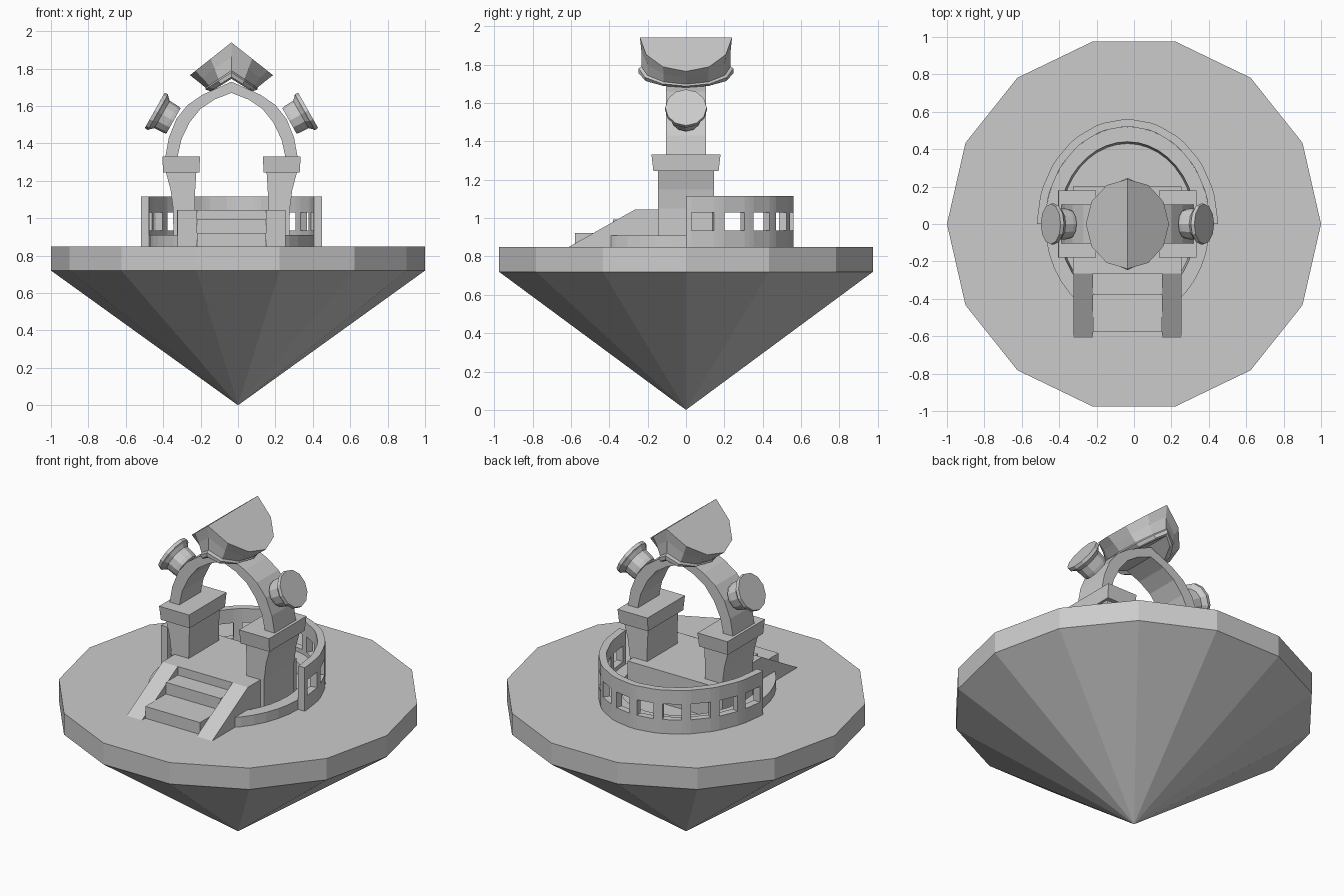
import bpy, bmesh, math
from mathutils import Vector

if "Cube" in bpy.data.objects:
    bpy.data.objects.remove(bpy.data.objects["Cube"])

CX = -0.035          # the shrine sits slightly left of the island centre
GROUND = 0.85


def finish(name, bm):
    bmesh.ops.remove_doubles(bm, verts=bm.verts, dist=1e-5)
    bmesh.ops.recalc_face_normals(bm, faces=bm.faces)
    me = bpy.data.meshes.new(name)
    bm.to_mesh(me)
    bm.free()
    ob = bpy.data.objects.new(name, me)
    bpy.context.collection.objects.link(ob)
    return ob


def loft(name, rings, cap=True):
    """Skin a list of equal-length closed rings."""
    bm = bmesh.new()
    vs = [[bm.verts.new(p) for p in ring] for ring in rings]
    n = len(vs[0])
    for a, b in zip(vs, vs[1:]):
        for i in range(n):
            j = (i + 1) % n
            bm.faces.new((a[i], a[j], b[j], b[i]))
    if cap:
        bm.faces.new(vs[0])
        bm.faces.new(vs[-1])
    return finish(name, bm)


def rect(x0, x1, y0, y1, z):
    return [(x0, y0, z), (x1, y0, z), (x1, y1, z), (x0, y1, z)]


def box(name, x0, x1, y0, y1, z0, z1):
    return loft(name, [rect(x0, x1, y0, y1, z0), rect(x0, x1, y0, y1, z1)])


def ellipse(a, b, z, n, cx=0.0):
    return [(cx + a * math.cos(2 * math.pi * i / n), b * math.sin(2 * math.pi * i / n), z)
            for i in range(n)]


# Floating island: 14-sided slab on an inverted cone
loft("island_slab", [ellipse(1, 1, 0.72, 14), ellipse(1, 1, GROUND, 14)])
bm = bmesh.new()
tip = bm.verts.new((0, 0, 0))
rim = [bm.verts.new(p) for p in ellipse(1, 1, 0.72, 14)]
for i in range(14):
    bm.faces.new((tip, rim[i], rim[(i + 1) % 14]))
finish("island_cone", bm)

# Low oval kerb around the shrine
loft("kerb", [ellipse(0.44, 0.52, GROUND, 40, CX), ellipse(0.44, 0.52, 0.91, 40, CX),
              ellipse(0.367, 0.44, 0.91, 40, CX), ellipse(0.357, 0.43, GROUND, 40, CX)], cap=False)


# Half-oval rear wall with ten windows, built from a grid of filled cells
def rear_wall():
    angles = sorted([18 * i + d for i in range(10) for d in (0, 3, 15)] + [180])
    zs = [GROUND, 0.935, 1.03, 1.115]
    cols = len(angles) - 1

    def solid(c, r):
        return 0 <= c < cols and 0 <= r < 3 and not (c % 3 == 1 and r == 1)

    def pt(c, r, outer):
        t = math.radians(angles[c])
        a, b = (0.483, 0.56) if outer else (0.44, 0.52)
        return (CX + a * math.cos(t), b * math.sin(t), zs[r])

    bm = bmesh.new()

    def quad(*pts):
        bm.faces.new([bm.verts.new(pt(*p)) for p in pts])

    for c in range(cols):
        for r in range(3):
            if not solid(c, r):
                continue
            for o in (0, 1):
                quad((c, r, o), (c + 1, r, o), (c + 1, r + 1, o), (c, r + 1, o))
            for dc in (-1, 1):
                if not solid(c + dc, r):
                    k = c + (dc > 0)
                    quad((k, r, 0), (k, r, 1), (k, r + 1, 1), (k, r + 1, 0))
            for dr in (-1, 1):
                if not solid(c, r + dr):
                    k = r + (dr > 0)
                    quad((c, k, 0), (c + 1, k, 0), (c + 1, k, 1), (c, k, 1))
    finish("rear_wall", bm)


rear_wall()

# Raised deck and front steps
box("deck", CX - 0.29, CX + 0.288, -0.265, 0.2, GROUND, 1.045)
box("lower_step", CX - 0.184, CX + 0.184, -0.578, -0.265, GROUND, 0.922)
box("upper_step", CX - 0.184, CX + 0.184, -0.38, -0.265, GROUND, 0.993)


# Arch lamp: flared spool pointing outwards and up
def lamp(name, s):
    ax = Vector((s * 0.87, 0, 0.49)).normalized()
    up = Vector((-s * ax.z, 0, abs(ax.x)))
    base = Vector((CX + s * 0.31, 0, 1.52))
    prof = [(0.078, 0), (0.082, 0.02), (0.084, 0.07), (0.1, 0.088), (0.11, 0.095), (0.108, 0.115)]
    rings = []
    for r, h in prof:
        rings.append([base + ax * h + up * (r * math.cos(i * math.pi / 6))
                      + Vector((0, r * math.sin(i * math.pi / 6), 0)) for i in range(12)])
    loft(name, rings)


for side, s in (("left", -1), ("right", 1)):
    # Sloping stair cheek
    prof = [(-0.61, GROUND), (-0.265, 1.045), (-0.265, GROUND)]
    loft(side + "_stair_cheek", [[(CX + s * x, y, z) for y, z in prof] for x in (0.184, 0.288)])
    # Pillar shaft widening upwards, with a flared cap
    shaft = [(0.19, 0.31, GROUND), (0.195, 0.312, 1.05), (0.194, 0.325, 1.15), (0.188, 0.35, 1.245)]
    loft(side + "_pillar", [rect(CX + s * a, CX + s * b, -0.145, 0.145, z) for a, b, z in shaft])
    loft(side + "_pillar_cap", [rect(CX + s * 0.172, CX + s * 0.365, -0.17, 0.17, 1.245),
                                rect(CX + s * 0.168, CX + s * 0.37, -0.18, 0.18, 1.33)])
    lamp(side + "_lamp", s)

# Pointed arch, half profile mirrored across the middle
outer = [(0.355, 1.32), (0.335, 1.43), (0.295, 1.53), (0.235, 1.605), (0.155, 1.66), (0, 1.73)]
inner = [(0.29, 1.32), (0.268, 1.42), (0.225, 1.51), (0.165, 1.585), (0.09, 1.635), (0, 1.67)]
pairs = list(zip(outer, inner))
pairs = [(o, i, 1) for o, i in pairs] + [(o, i, -1) for o, i in reversed(pairs[:-1])]
loft("arch", [[(CX + s * o[0], -0.103, o[1]), (CX + s * o[0], 0.103, o[1]),
               (CX + s * i[0], 0.103, i[1]), (CX + s * i[0], -0.103, i[1])] for o, i, s in pairs])

# Crown: a larger spool folded over the arch tip (half length, half depth, slope, ridge height)
layers = [(0.105, 0.235, 0.62, 1.745), (0.118, 0.247, 0.63, 1.755), (0.14, 0.247, 0.66, 1.78),
          (0.138, 0.232, 0.67, 1.79), (0.18, 0.232, 0.74, 1.865), (0.222, 0.24, 0.79, 1.94)]
bm = bmesh.new()
rings = []
for a, b, slope, z in layers:
    rings.append([bm.verts.new((x, y, z - slope * abs(x - CX))) for x, y, _ in ellipse(a, b, 0, 12, CX)])
for p, q in zip(rings, rings[1:]):
    for i in range(12):
        j = (i + 1) % 12
        bm.faces.new((p[i], p[j], q[j], q[i]))
for ring in (rings[0], rings[-1]):
    bm.faces.new(ring[3:10])
    bm.faces.new(ring[9:] + ring[:4])
finish("crown", bm)
